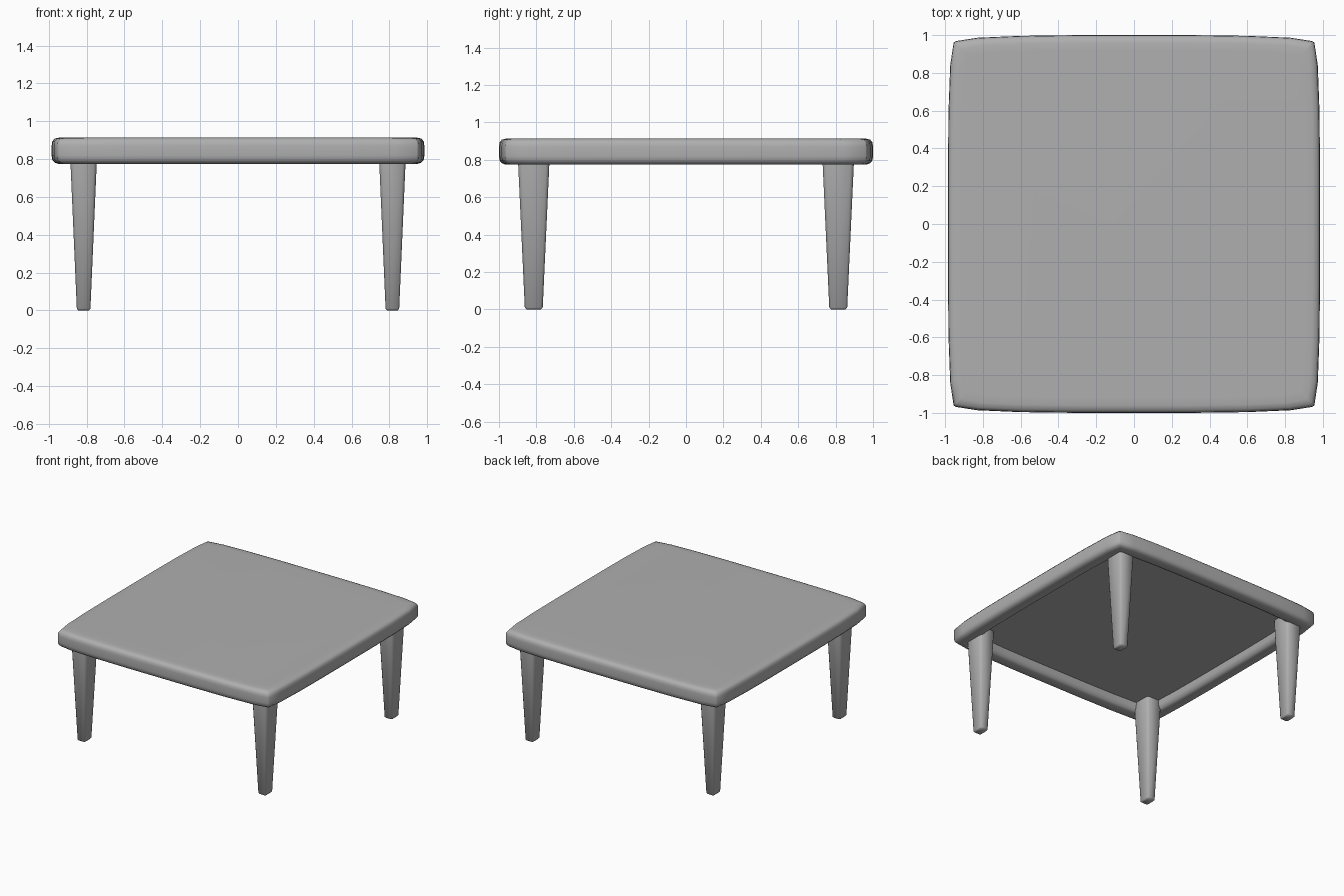
import bpy, bmesh

if "Cube" in bpy.data.objects:
    bpy.data.objects.remove(bpy.data.objects["Cube"])

HX, HY = 0.985, 1.0     # half sizes of the top
QUARTER = [(0.985, 0.0), (0.985, 0.3), (0.982, 0.6), (0.973, 0.84), (0.955, 0.96),
           (0.945, 0.968), (0.83, 0.986), (0.6, 0.996), (0.3, 1.0), (0.0, 1.0)]

grey = bpy.data.materials.new("mid_grey")
grey.diffuse_color = (0.43, 0.43, 0.43, 1)
grey.use_nodes = True
grey.node_tree.nodes["Principled BSDF"].inputs["Base Color"].default_value = grey.diffuse_color


def finish(name, bm, angle):
    bmesh.ops.recalc_face_normals(bm, faces=bm.faces)
    me = bpy.data.meshes.new(name)
    bm.to_mesh(me)
    bm.free()
    me.materials.append(grey)
    ob = bpy.data.objects.new(name, me)
    bpy.context.collection.objects.link(ob)
    bpy.ops.object.select_all(action='DESELECT')
    bpy.context.view_layer.objects.active = ob
    ob.select_set(True)
    bpy.ops.object.shade_smooth_by_angle(angle=angle)
    return ob


def loft(rings):
    """Skin a stack of closed rings and cap both ends."""
    bm = bmesh.new()
    loops = [[bm.verts.new(p) for p in r] for r in rings]
    n = len(loops[0])
    for a, b in zip(loops, loops[1:]):
        for i in range(n):
            j = (i + 1) % n
            bm.faces.new((a[i], a[j], b[j], b[i]))
    bm.faces.new(loops[0])
    bm.faces.new(loops[-1])
    return bm


# table top: bowed outline, rounded rim, recessed underside
outline = (QUARTER[:-1] + [(-x, y) for x, y in QUARTER[::-1]][:-1]
           + [(-x, -y) for x, y in QUARTER][:-1] + [(x, -y) for x, y in QUARTER[::-1]][:-1])
profile = [(0.08, 0.915), (0.04, 0.914), (0.015, 0.908), (0.003, 0.893), (0.0, 0.87),
           (0.0, 0.82), (0.003, 0.797), (0.015, 0.782), (0.035, 0.775), (0.09, 0.775),
           (0.11, 0.785), (0.12, 0.81), (0.125, 0.85), (0.16, 0.85)]
finish("table_top", loft([[(x * (1 - d / HX), y * (1 - d / HY), z) for x, y in outline]
                          for d, z in profile]), 1.2)


# tapered legs with chamfered corners
def leg_ring(cx, cy, hx, hy, z):
    a, b = hx * 0.78, hy * 0.78
    return [(cx + u, cy + v, z) for u, v in
            [(hx, -b), (hx, b), (a, hy), (-a, hy), (-hx, b), (-hx, -b), (-a, -hy), (a, -hy)]]


for sy, end in ((-1, "front"), (1, "back")):
    for sx, side in ((-1, "left"), (1, "right")):
        cx, cy = sx * 0.816, sy * 0.814
        rings = [leg_ring(cx, cy, hx, hy, z) for hx, hy, z in
                 [(0.029, 0.039, 0.0), (0.036, 0.048, 0.01), (0.069, 0.083, 0.77),
                  (0.071, 0.085, 0.86)]]
        finish(f"{end}_{side}_leg", loft(rings), 1.0)
